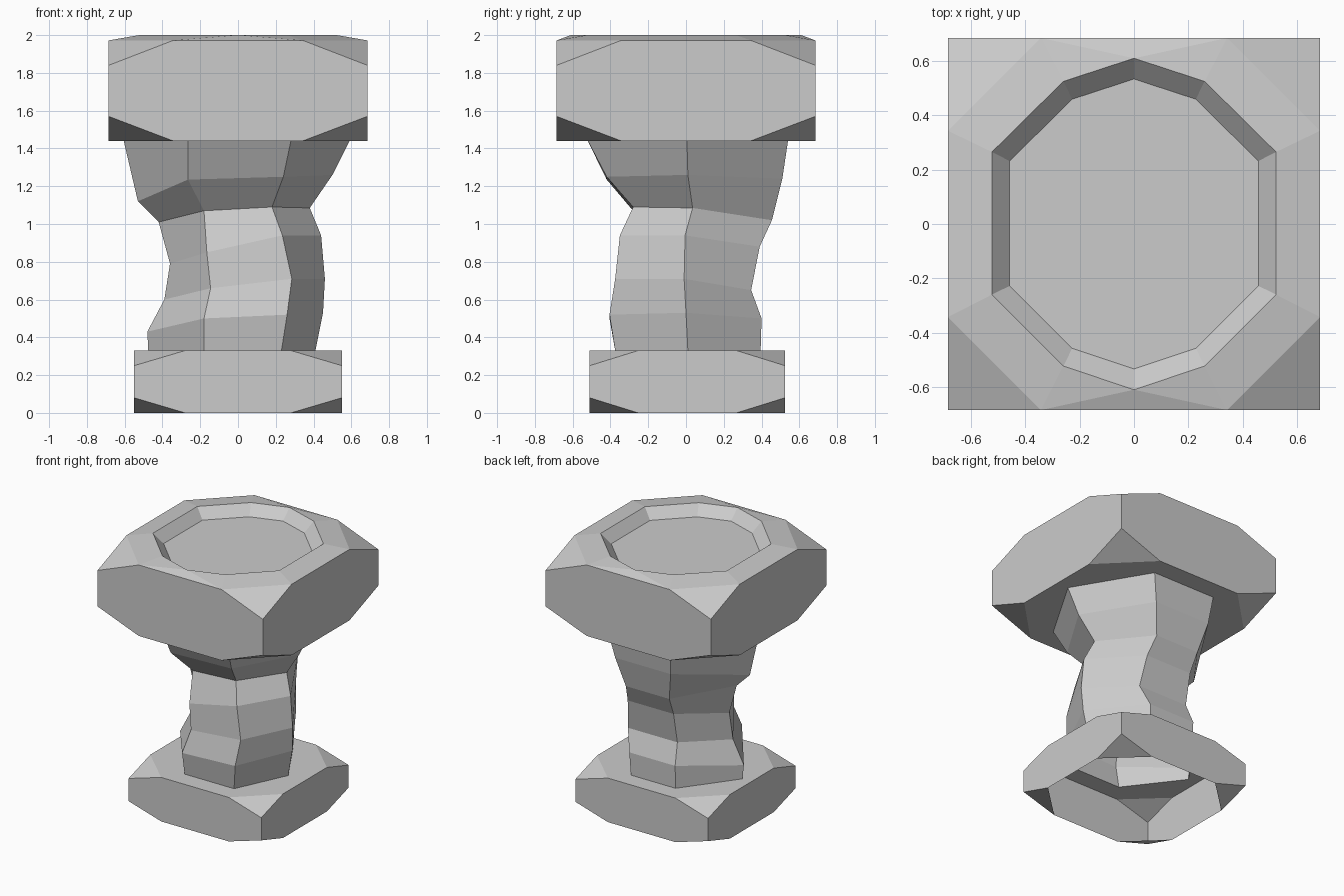
import bpy, bmesh

if "Cube" in bpy.data.objects:
    bpy.data.objects.remove(bpy.data.objects["Cube"])

# Column edges: six tracks (right, back right, back left, left, front left, front right), each x, y, z per ring
TRACKS = [
    [(.41, .01, .33), (.45, 0, .53), (.46, -.01, .71), (.44, -.005, .94), (.38, .035, 1.085), (.50, .01, 1.26), (.59, .005, 1.44)],
    [(.18, .395, .33), (.19, .40, .50), (.24, .345, .65), (.21, .39, .88), (.18, .455, 1.02), (.23, .51, 1.24), (.27, .54, 1.44)],
    [(-.19, .395, .33), (-.19, .40, .50), (-.17, .345, .65), (-.17, .39, .88), (-.18, .455, 1.02), (-.23, .51, 1.24), (-.25, .54, 1.44)],
    [(-.475, .01, .33), (-.48, 0, .43), (-.39, 0, .60), (-.36, 0, .79), (-.42, 0, 1.01), (-.53, 0, 1.12), (-.605, 0, 1.44)],
    [(-.18, -.375, .33), (-.18, -.405, .50), (-.145, -.35, .66), (-.165, -.34, .85), (-.18, -.28, 1.07), (-.265, -.42, 1.235), (-.265, -.52, 1.44)],
    [(.23, -.375, .33), (.26, -.405, .52), (.285, -.375, .71), (.235, -.35, .94), (.18, -.28, 1.09), (.24, -.42, 1.25), (.28, -.52, 1.44)],
]
CORNERS = [(1, -1), (1, 1), (-1, 1), (-1, -1)]


def finish(bm, name):
    bmesh.ops.recalc_face_normals(bm, faces=bm.faces)
    mesh = bpy.data.meshes.new(name)
    bm.to_mesh(mesh)
    bm.free()
    bpy.context.collection.objects.link(bpy.data.objects.new(name, mesh))


def slab_walls(bm, hx, hy, cy, px, py, z0, z0c, z1c, z1):
    """Four walls with clipped corners; returns corners and octagon loops, (low, high)."""
    def level(zc, zp):
        corners = [bm.verts.new((sx * hx, cy + sy * hy, zc)) for sx, sy in CORNERS]
        octo = []
        for i, (sx, sy) in enumerate(CORNERS):
            pair = [(sx * px, cy + sy * hy, zp), (sx * hx, cy + sy * py, zp)]
            octo += [bm.verts.new(p) for p in (pair if i % 2 == 0 else pair[::-1])]
        return corners, octo
    lo, hi = level(z0c, z0), level(z1c, z1)
    for i in range(4):
        j = (i + 1) % 4
        a, b = 2 * i + 1, (2 * i + 2) % 8
        bm.faces.new([lo[0][i], lo[1][a], lo[1][b], lo[0][j],
                      hi[0][j], hi[1][b], hi[1][a], hi[0][i]])
    return lo, hi


def corner_triangles(bm, level):
    corners, octo = level
    for i in range(4):
        bm.faces.new([corners[i], octo[2 * i], octo[2 * i + 1]])


def loop_edges(bm, verts):
    out = []
    for a, b in zip(verts, verts[1:] + verts[:1]):
        out.append(bm.edges.get((a, b)) or bm.edges.new((a, b)))
    return out


def fill_around_column(bm, octo, ring):
    hole = [bm.verts.new(t[ring]) for t in TRACKS]
    edges = loop_edges(bm, octo) + loop_edges(bm, hole)
    bmesh.ops.triangle_fill(bm, edges=edges, use_beauty=True, normal=(0, 0, 1))


# Base: clipped slab, open underneath
bm = bmesh.new()
lo, hi = slab_walls(bm, .55, .517, .007, .28, .26, 0, .08, .25, .33)
corner_triangles(bm, lo)
corner_triangles(bm, hi)
fill_around_column(bm, hi[1], 0)
finish(bm, "base")

# Column: irregular six-sided shaft
bm = bmesh.new()
vs = [[bm.verts.new(p) for p in t] for t in TRACKS]
for i in range(6):
    a, b = vs[i], vs[(i + 1) % 6]
    for k in range(6):
        bm.faces.new([a[k], b[k], b[k + 1], a[k + 1]])
finish(bm, "column")

# Basin: clipped slab with raised rim and shallow recess
bm = bmesh.new()
lo, hi = slab_walls(bm, .685, .685, 0, .343, .343, 1.44, 1.57, 1.84, 1.972)
corner_triangles(bm, lo)
fill_around_column(bm, lo[1], 6)
RIM = [(.26, -.523), (.523, -.26), (.523, .265), (.26, .525), (0, .61),
       (-.26, .525), (-.523, .265), (-.523, -.26), (-.26, -.523), (0, -.61)]
rim = [bm.verts.new((x, y, 2.0)) for x, y in RIM]
floor = [bm.verts.new((x * .875, y * .875, 1.927)) for x, y in RIM]
n = len(RIM)
for i in range(n):
    j = (i + 1) % n
    bm.faces.new([rim[i], rim[j], floor[j], floor[i]])
bm.faces.new(floor)
corners, octo = hi
match = [0, 1, 2, 3, 5, 6, 7, 8]      # rim point beside each octagon point
for i in range(4):
    a, b = 2 * i, 2 * i + 1
    bm.faces.new([corners[i], octo[b], octo[a]])
    bm.faces.new([octo[a], octo[b], rim[match[b]], rim[match[a]]])
    c = (b + 1) % 8
    s, e = match[b], match[c]
    if (e - s) % n == 2:
        m = rim[s + 1]
        bm.faces.new([octo[b], m, rim[s]])
        bm.faces.new([octo[b], octo[c], m])
        bm.faces.new([octo[c], rim[e], m])
    else:
        bm.faces.new([octo[b], octo[c], rim[e], rim[s]])
finish(bm, "basin")
